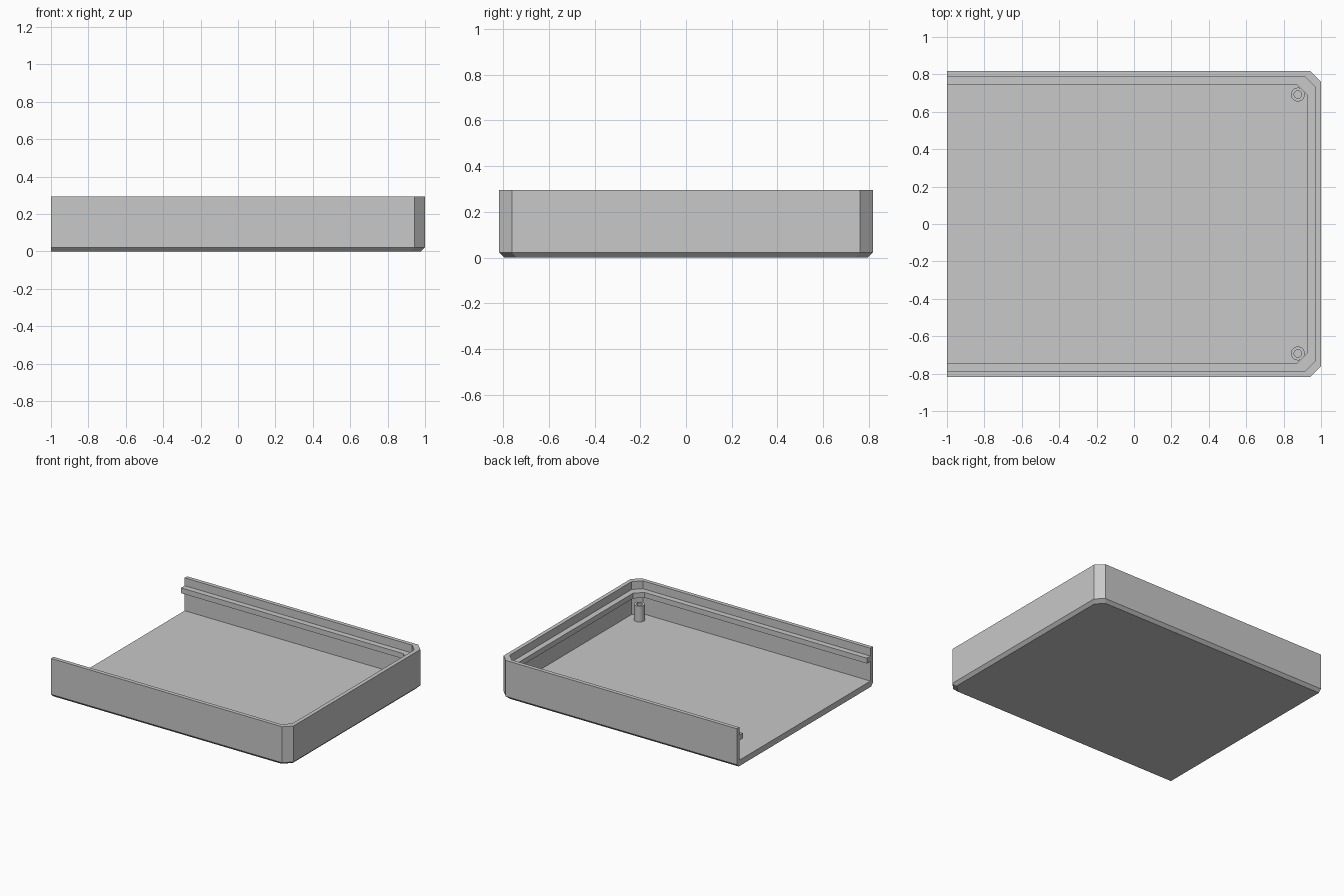
import bpy, bmesh, math

cube = bpy.data.objects.get("Cube")
if cube:
    bpy.data.objects.remove(cube, do_unlink=True)

HALF_Y, CHAMFER = 0.817, 0.056
FLOOR = 0.045

grey = bpy.data.materials.new("light_grey")
grey.use_nodes = True
colour = (0.58, 0.58, 0.58, 1)
grey.diffuse_color = colour
grey.node_tree.nodes["Principled BSDF"].inputs["Base Color"].default_value = colour


def finish(name, bm):
    bmesh.ops.recalc_face_normals(bm, faces=bm.faces)
    mesh = bpy.data.meshes.new(name)
    bm.to_mesh(mesh)
    bm.free()
    mesh.materials.append(grey)
    obj = bpy.data.objects.new(name, mesh)
    bpy.context.collection.objects.link(obj)
    return obj


def outline(inset):
    """U-shaped path, open at the -x end, with two chamfered corners."""
    x, y = 1 - inset, HALF_Y - inset
    half = [(-1, y), (x - CHAMFER, y), (x, y - CHAMFER)]
    return half + [(px, -py) for px, py in reversed(half)]


# Tray: wall section (inset, height) from underside, over the rim and ledge, to floor
section = [(0.022, 0), (0, 0.022), (0, 0.295), (0.03, 0.295), (0.03, 0.235),
           (0.073, 0.235), (0.073, 0.195), (0.03, 0.195), (0.03, FLOOR)]
bm = bmesh.new()
rings = [[bm.verts.new((x, y, z)) for x, y in outline(inset)] for inset, z in section]
for a, b in zip(rings, rings[1:]):
    for i in range(len(a) - 1):
        bm.faces.new((a[i], a[i + 1], b[i + 1], b[i]))
bm.faces.new(rings[0])
bm.faces.new(rings[-1])
# Open end cut
bm.faces.new([r[0] for r in rings] + [r[-1] for r in reversed(rings)])
finish("tray", bm)


def screw_post(name, cx, cy):
    """Hollow round post standing on the floor."""
    bm = bmesh.new()
    sides = 32
    loops = []
    for radius, z in [(0.037, FLOOR), (0.037, 0.165), (0.02, 0.165), (0.02, FLOOR)]:
        loops.append([bm.verts.new((cx + radius * math.cos(math.tau * i / sides),
                                    cy + radius * math.sin(math.tau * i / sides), z))
                      for i in range(sides)])
    for a, b in zip(loops, loops[1:] + loops[:1]):
        for i in range(sides):
            j = (i + 1) % sides
            bm.faces.new((a[i], a[j], b[j], b[i]))
    obj = finish(name, bm)
    bpy.ops.object.select_all(action="DESELECT")
    obj.select_set(True)
    bpy.context.view_layer.objects.active = obj
    bpy.ops.object.shade_smooth_by_angle(angle=math.radians(30))


# Posts in the two closed corners
screw_post("screw_post_front", 0.876, -0.692)
screw_post("screw_post_back", 0.876, 0.692)
